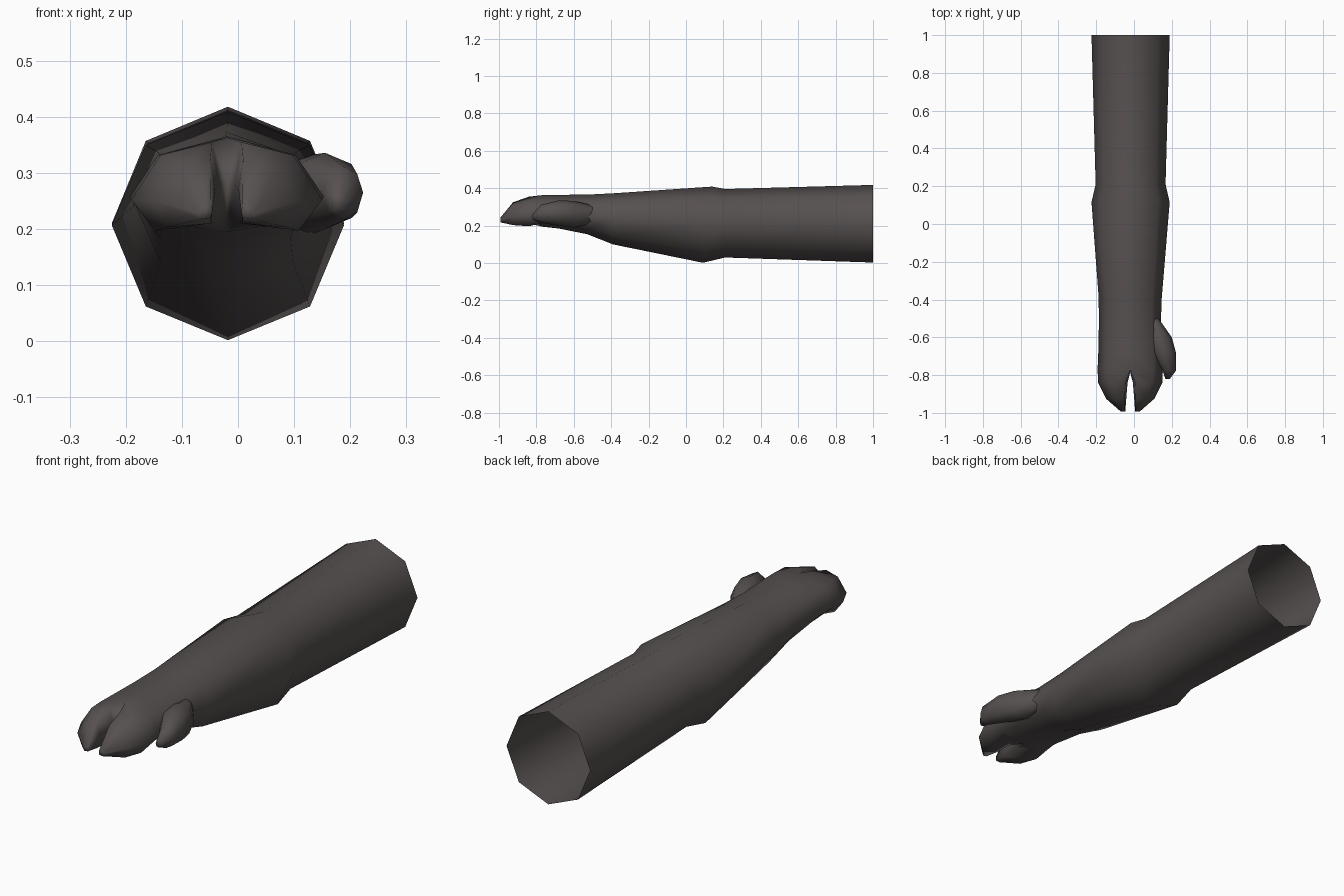
import bpy, bmesh, math

if "Cube" in bpy.data.objects:
    bpy.data.objects.remove(bpy.data.objects["Cube"])

skin = bpy.data.materials.new("dark grey brown")
skin.diffuse_color = (0.095, 0.081, 0.081, 1)
skin.use_nodes = True
skin.node_tree.nodes["Principled BSDF"].inputs["Base Color"].default_value = skin.diffuse_color
CX = -0.018


def loop(bm, pts):
    return [bm.verts.new(p) for p in pts]


def bridge(bm, a, b):
    n = len(a)
    for i in range(n):
        j = (i + 1) % n
        bm.faces.new((a[i], a[j], b[j], b[i]))


def oval(y, cx, hw, top, side, bot, n=8, slant=0):
    # cross-section whose upper and lower halves have their own height
    pts = []
    for i in range(n):
        a = 2 * math.pi * i / n
        s, c = math.sin(a), math.cos(a)
        h = top - side if c > 0 else side - bot
        pts.append((cx + hw * s, y + slant * c, side + h * c))
    return pts


def finish(bm, name):
    bmesh.ops.recalc_face_normals(bm, faces=bm.faces)
    me = bpy.data.meshes.new(name)
    bm.to_mesh(me)
    bm.free()
    me.materials.append(skin)
    ob = bpy.data.objects.new(name, me)
    bpy.context.collection.objects.link(ob)
    for p in me.polygons:
        p.use_smooth = True
    return ob


# Forearm and palm: open octagonal sleeve
# y, centre x, half width, top, side height, bottom, slant
arm = [(1.0, CX, .207, .418, .21, .003, 0),
       (.21, CX, .185, .396, .213, .03, 0),
       (.115, CX, .207, .409, .207, .002, .025),
       (-.39, -.02, .167, .373, .24, .10, 0),
       (-.53, -.022, .164, .366, .25, .155, 0),
       (-.68, -.02, .169, .365, .255, .185, 0),
       (-.77, -.02, .173, .363, .258, .195, 0)]
bm = bmesh.new()
prev = None
for y, cx, hw, top, side, bot, slant in arm:
    ring = loop(bm, oval(y, cx, hw, top, side, bot, 8, slant))
    if prev:
        bridge(bm, prev, ring)
    prev = ring

# Two mirrored fingers grow from the halves of the last palm ring
# each ring: top, upper side, side, lower side, bottom, inner (offset, z)
finger = [(-.84, [(.026, .355), (.118, .332), (.170, .252), (.128, .197), (.022, .212), (.014, .28)]),
          (-.925, [(.029, .325), (.085, .310), (.128, .25), (.108, .203), (.028, .21), (.021, .27)]),
          (-.993, [(.028, .242), (.042, .238), (.050, .228), (.046, .218), (.028, .22), (.026, .23)])]
web = bm.verts.new((-.02, -.785, .28))
for s, idx in ((1, (0, 1, 2, 3, 4)), (-1, (0, 7, 6, 5, 4))):
    last = [prev[i] for i in idx] + [web]
    for y, pts in finger:
        ring = loop(bm, [(-.02 + s * d, y, z) for d, z in pts])
        bridge(bm, last, ring)
        last = ring
    bm.faces.new(last)
finish(bm, "arm_and_fingers")

# Thumb: short tapered loft on the outer side of the palm
bm = bmesh.new()
prev = None
for y, cx, hw, top, side, bot in [(-.50, .095, .035, .31, .26, .21),
                                  (-.60, .130, .070, .332, .265, .19),
                                  (-.68, .155, .067, .336, .267, .20),
                                  (-.775, .187, .036, .312, .265, .215),
                                  (-.82, .178, .012, .262, .248, .232)]:
    ring = loop(bm, oval(y, cx, hw, top, side, bot))
    if prev:
        bridge(bm, prev, ring)
    prev = ring
bm.faces.new(prev)
finish(bm, "thumb")
